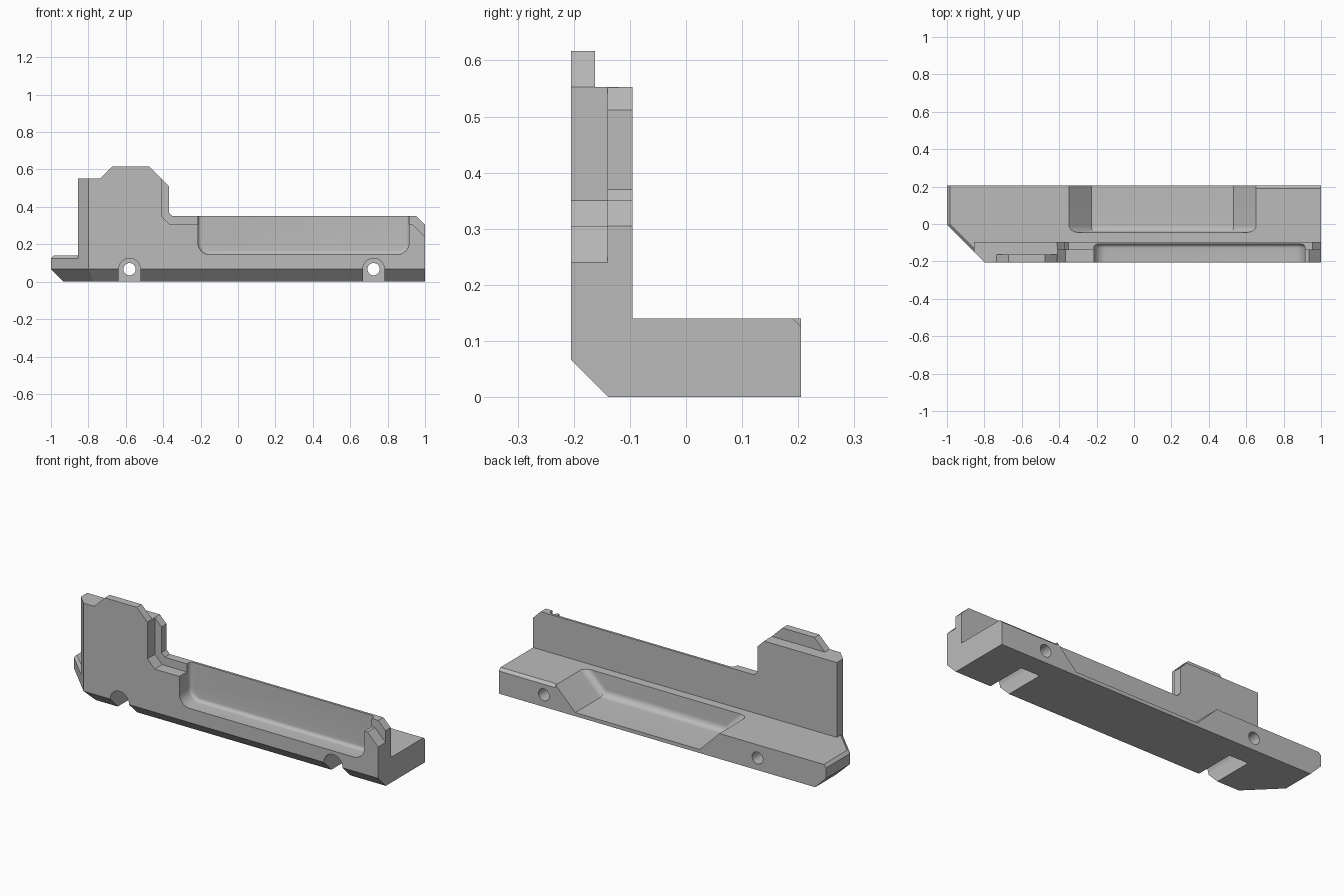
import bpy, bmesh, math
from mathutils import Vector

cube = bpy.data.objects.get("Cube")
if cube:
    bpy.data.objects.remove(cube)

grey = bpy.data.materials.new("light_grey")
grey.use_nodes = True
colour = (0.5, 0.5, 0.5, 1)
grey.diffuse_color = colour
grey.node_tree.nodes["Principled BSDF"].inputs["Base Color"].default_value = colour


def make_object(name, bm):
    bmesh.ops.recalc_face_normals(bm, faces=bm.faces)
    mesh = bpy.data.meshes.new(name)
    bm.to_mesh(mesh)
    bm.free()
    mesh.materials.append(grey)
    obj = bpy.data.objects.new(name, mesh)
    bpy.context.collection.objects.link(obj)
    return obj


def prism(points, axis, start, end):
    """Extrude a closed outline along x, y or z."""
    place = {"x": lambda p, t: (t, p[0], p[1]),
             "y": lambda p, t: (p[0], t, p[1]),
             "z": lambda p, t: (p[0], p[1], t)}[axis]
    bm = bmesh.new()
    face = bm.faces.new([bm.verts.new(place(p, start)) for p in points])
    result = bmesh.ops.extrude_face_region(bm, geom=[face])
    move = Vector(place((0, 0), end - start))
    verts = [v for v in result["geom"] if isinstance(v, bmesh.types.BMVert)]
    bmesh.ops.translate(bm, verts=verts, vec=move)
    return bm


def round_edges(bm, rule, radius, segments=8):
    edges = [e for e in bm.edges if rule(*[v.co for v in e.verts])]
    bmesh.ops.bevel(bm, geom=edges, offset=radius, segments=segments,
                    profile=0.5, affect="EDGES")


def combine(target, other, operation):
    mod = target.modifiers.new(operation.lower(), "BOOLEAN")
    mod.operation = operation
    mod.solver = "EXACT"
    mod.object = other
    bpy.context.view_layer.objects.active = target
    bpy.ops.object.modifier_apply(modifier=mod.name)
    bpy.data.objects.remove(other)


# Base bar, lofted through insets that chamfer the front and clipped end
FRONT, BACK = -0.205, 0.205
bm = bmesh.new()
rings = []
for z, d in ((0, 0.067), (0.067, 0), (0.125, 0), (0.14, 0.015)):
    outline = [(1, BACK), (-1 + d, BACK), (-1 + d, -0.005 + 0.414 * d),
               (-0.8 + 0.414 * d, FRONT + d), (1, FRONT + d)]
    rings.append([bm.verts.new((x, y, z)) for x, y in outline])
for low, high in zip(rings, rings[1:]):
    for i in range(5):
        j = (i + 1) % 5
        bm.faces.new((low[i], low[j], high[j], high[i]))
bm.faces.new(rings[0])
bm.faces.new(rings[-1])
body = make_object("mounting_rail", bm)

# Rear layer of the upright wall
rear = [(-0.855, 0.1), (1, 0.1), (1, 0.305), (0.955, 0.35), (-0.35, 0.35),
        (-0.37, 0.37), (-0.37, 0.512), (-0.411, 0.553), (-0.855, 0.553)]
wall = make_object("rear_wall", prism(rear, "y", -0.14, -0.095))

# Front layer, stepped lower than the rear one
front = [(-0.855, 0.08), (1, 0.08), (1, 0.24), (0.935, 0.305), (-0.365, 0.305),
         (-0.41, 0.35), (-0.41, 0.553), (-0.855, 0.553)]
front_wall = make_object("front_wall", prism(front, "y", FRONT, -0.12))
clip = [(-0.9, -0.105), (-0.76, -0.245), (-0.9, -0.245)]
combine(front_wall, make_object("corner_cutter", prism(clip, "z", -0.1, 0.8)), "DIFFERENCE")

# Raised tab on the tall end
tab = [(-0.735, 0.5), (-0.411, 0.5), (-0.411, 0.553), (-0.475, 0.617),
       (-0.671, 0.617), (-0.735, 0.553)]
tab_obj = make_object("top_tab", prism(tab, "y", FRONT, -0.162))

for part in (wall, front_wall, tab_obj):
    combine(body, part, "UNION")

# Rounded pocket in the front of the wall
pocket = [(-0.215, 0.145), (0.915, 0.145), (0.915, 0.5), (-0.215, 0.5)]
bm = prism(pocket, "y", -0.3, -0.108)
round_edges(bm, lambda a, b: abs(a.y - b.y) > 0.1 and a.z < 0.2, 0.065)
round_edges(bm, lambda a, b: min(a.y, b.y) > -0.11 and min(a.z, b.z) < 0.4, 0.02, 5)
combine(body, make_object("pocket_cutter", bm), "DIFFERENCE")

# Recess with sloped ends in the back of the base
recess = [(-0.227, 0.02), (0.533, 0.02), (0.753, 0.24), (-0.447, 0.24)]
bm = prism(recess, "y", -0.045, 0.3)
round_edges(bm, lambda a, b: max(a.y, b.y) < 0 and min(a.z, b.z) < 0.1, 0.036)
combine(body, make_object("recess_cutter", bm), "DIFFERENCE")

# Small chamfer on the back top edge
edge = [(0.19, 0.14), (0.19, 0.16), (0.23, 0.16), (0.23, 0.1)]
combine(body, make_object("edge_cutter", prism(edge, "x", 0.653, 1.1)), "DIFFERENCE")

# Screw holes with arched slots open to the underside
for x in (-0.58, 0.725):
    arch = [(x - 0.058, -0.05), (x + 0.058, -0.05)]
    arch += [(x + 0.058 * math.cos(i * math.pi / 16), 0.067 + 0.058 * math.sin(i * math.pi / 16))
             for i in range(17)]
    combine(body, make_object("slot_cutter", prism(arch, "y", -0.3, 0.09)), "DIFFERENCE")
    hole = [(x + 0.033 * math.cos(i * math.pi / 16), 0.067 + 0.033 * math.sin(i * math.pi / 16))
            for i in range(32)]
    combine(body, make_object("hole_cutter", prism(hole, "y", -0.3, 0.3)), "DIFFERENCE")

bpy.ops.object.select_all(action="DESELECT")
body.select_set(True)
bpy.context.view_layer.objects.active = body
bpy.ops.object.shade_smooth_by_angle(angle=math.radians(25))
